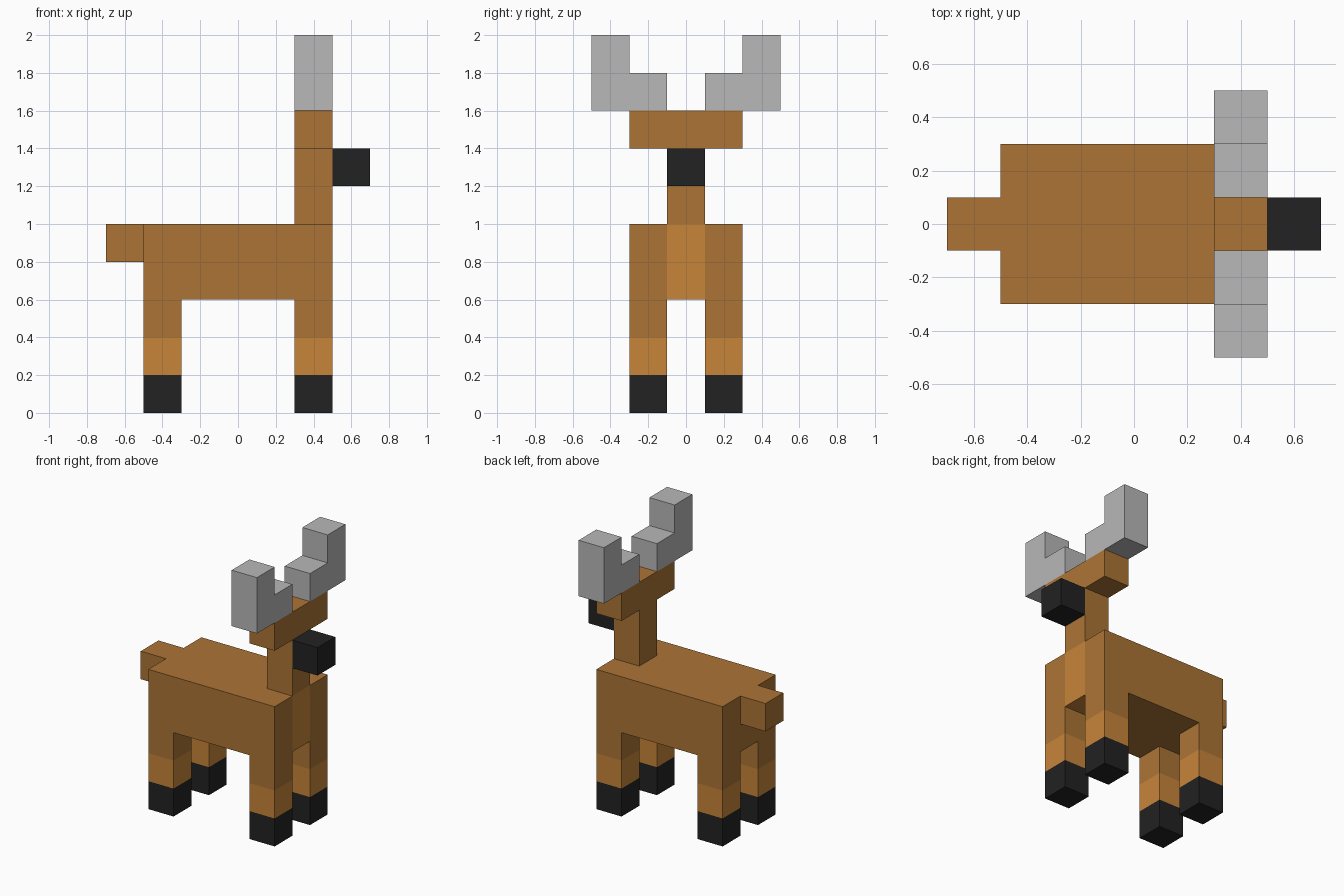
import bpy, bmesh
from mathutils import Vector

if "Cube" in bpy.data.objects:
    bpy.data.objects.remove(bpy.data.objects["Cube"])

S = 0.2                               # size of one block
ORIGIN = Vector((-0.7, -0.5, 0.0))    # corner of block (0, 0, 0)


def material(name, rgb):
    lin = [((c / 255 + 0.055) / 1.055) ** 2.4 for c in rgb]
    m = bpy.data.materials.new(name)
    m.diffuse_color = (*lin, 1)
    m.use_nodes = True
    m.node_tree.nodes["Principled BSDF"].inputs["Base Color"].default_value = m.diffuse_color
    return m


brown = material("brown_fur", (172, 116, 53))
tan = material("light_tan_fur", (200, 133, 58))
black = material("black", (34, 34, 34))
grey = material("antler_grey", (184, 184, 184))

# Parts as block ranges: name -> (material, [(low corner, high corner), ...])
parts = {
    # the chest patch is cut out of the front of the body
    "body": (brown, [((1, 1, 3), (5, 4, 5)), ((5, 1, 3), (6, 2, 5)), ((5, 3, 3), (6, 4, 5))]),
    "chest": (tan, [((5, 2, 3), (6, 3, 5))]),
    "tail": (brown, [((0, 2, 4), (1, 3, 5))]),
    "neck": (brown, [((5, 2, 5), (6, 3, 7))]),
    "head": (brown, [((5, 1, 7), (6, 4, 8))]),
    "muzzle": (black, [((6, 2, 6), (7, 3, 7))]),
    "antler_right": (grey, [((5, 0, 8), (6, 2, 9)), ((5, 0, 9), (6, 1, 10))]),
    "antler_left": (grey, [((5, 3, 8), (6, 5, 9)), ((5, 4, 9), (6, 5, 10))]),
}
# Four legs, each with thigh, shin and hoof
for end, x in (("front", 5), ("back", 1)):
    for side, y in (("right", 1), ("left", 3)):
        for z, (piece, mat) in enumerate((("hoof", black), ("shin", tan), ("thigh", brown))):
            parts[f"{end}_{side}_{piece}"] = (mat, [((x, y, z), (x + 1, y + 1, z + 1))])


def cells(boxes):
    return {(x, y, z) for a, b in boxes
            for x in range(a[0], b[0]) for y in range(a[1], b[1]) for z in range(a[2], b[2])}


filled = set().union(*(cells(boxes) for _, boxes in parts.values()))


def build(name, mat, boxes):
    """Skin the part's blocks, leaving out faces hidden against other blocks."""
    bm = bmesh.new()
    for cell in cells(boxes):
        for axis in range(3):
            for sign in (-1, 1):
                n = Vector((0, 0, 0))
                n[axis] = sign
                if tuple(int(c) for c in Vector(cell) + n) in filled:
                    continue
                u = Vector((0, 0, 0))
                u[(axis + 1) % 3] = 0.5
                v = n.cross(u)
                mid = Vector(cell) + Vector((0.5, 0.5, 0.5)) + n * 0.5
                corners = (mid - u - v, mid + u - v, mid + u + v, mid - u + v)
                bm.faces.new([bm.verts.new(ORIGIN + c * S) for c in corners])
    bmesh.ops.remove_doubles(bm, verts=bm.verts, dist=0.001)
    bmesh.ops.dissolve_limit(bm, angle_limit=0.01, verts=bm.verts, edges=bm.edges)
    mesh = bpy.data.meshes.new(name)
    bm.to_mesh(mesh)
    bm.free()
    mesh.materials.append(mat)
    bpy.context.collection.objects.link(bpy.data.objects.new(name, mesh))


for name, (mat, boxes) in parts.items():
    build(name, mat, boxes)
